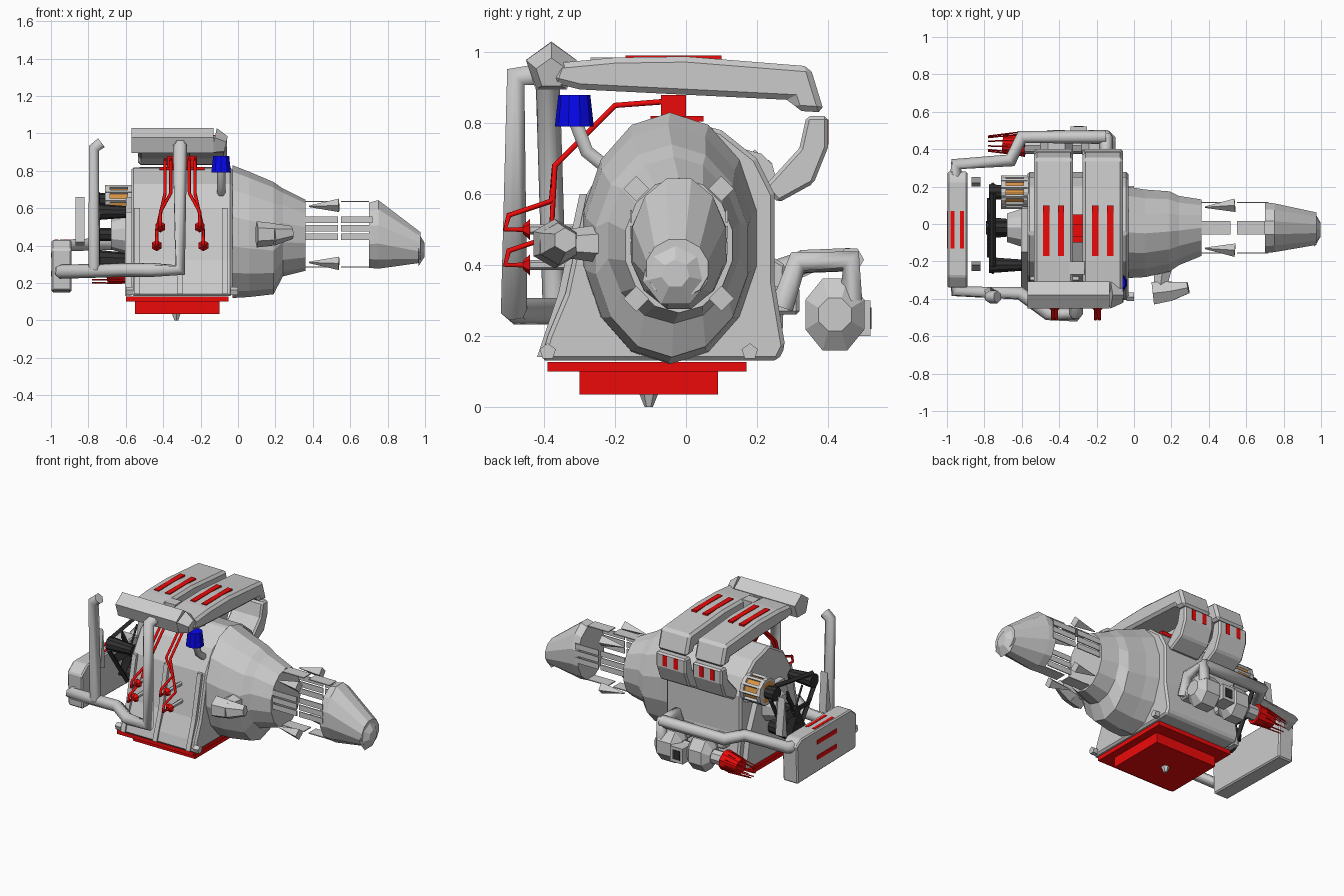
import bpy, bmesh, math
from mathutils import Vector, Matrix

if "Cube" in bpy.data.objects:
    bpy.data.objects.remove(bpy.data.objects["Cube"], do_unlink=True)


def material(name, rgb):
    mat = bpy.data.materials.new(name)
    mat.use_nodes = True
    mat.diffuse_color = (*rgb, 1)
    mat.node_tree.nodes["Principled BSDF"].inputs["Base Color"].default_value = (*rgb, 1)
    return mat


RED = material("red", (0.85, 0.003, 0.003))
BLUE = material("blue", (0.002, 0.002, 0.85))
BLACK = material("black", (0.03, 0.03, 0.03))
ORANGE = material("orange", (0.7, 0.3, 0.06))


def finish(name, bm, mat=None, bevel=0):
    bmesh.ops.recalc_face_normals(bm, faces=bm.faces)
    mesh = bpy.data.meshes.new(name)
    bm.to_mesh(mesh)
    bm.free()
    ob = bpy.data.objects.new(name, mesh)
    bpy.context.collection.objects.link(ob)
    if mat:
        mesh.materials.append(mat)
    if bevel:
        mod = ob.modifiers.new("bevel", "BEVEL")
        mod.width, mod.segments = bevel, 1


def box(name, lo, hi, mat=None, bevel=0):
    lo, hi = Vector(lo), Vector(hi)
    bm = bmesh.new()
    bmesh.ops.create_cube(bm, size=1, matrix=Matrix.Translation((lo + hi) / 2) @ Matrix.Diagonal((*(hi - lo), 1)))
    finish(name, bm, mat, bevel)


def rod(name, a, b, r1, r2=None, sides=8, mat=None):
    a, b = Vector(a), Vector(b)
    bm = bmesh.new()
    turn = (b - a).to_track_quat("Z", "Y").to_matrix().to_4x4()
    bmesh.ops.create_cone(bm, cap_ends=True, segments=sides, radius1=r1, radius2=r1 if r2 is None else r2,
                          depth=(b - a).length, matrix=Matrix.Translation((a + b) / 2) @ turn)
    finish(name, bm, mat)


def extrude_x(name, profile, x0, x1, bevel=0):
    """Push a (y, z) outline along x."""
    bm = bmesh.new()
    near, far = ([bm.verts.new((x, y, z)) for y, z in profile] for x in (x0, x1))
    bm.faces.new(near)
    bm.faces.new(far)
    for i in range(len(profile)):
        bm.faces.new((near[i - 1], near[i], far[i], far[i - 1]))
    finish(name, bm, None, bevel)


def loft_x(name, sections, sides=12):
    """Join elliptical sections given as x, y, z, half width, half height."""
    bm = bmesh.new()
    rings = []
    for x, y, z, ry, rz in sections:
        angles = [math.tau * (i + 0.5) / sides for i in range(sides)]
        rings.append([bm.verts.new((x, y + ry * math.cos(a), z + rz * math.sin(a))) for a in angles])
    for p, q in zip(rings, rings[1:]):
        for i in range(sides):
            bm.faces.new((p[i - 1], p[i], q[i], q[i - 1]))
    bm.faces.new(rings[0])
    bm.faces.new(rings[-1])
    finish(name, bm)


def tube(name, points, radius, mat=None, closed=False):
    curve = bpy.data.curves.new(name, "CURVE")
    curve.dimensions = "3D"
    curve.bevel_depth, curve.bevel_resolution, curve.use_fill_caps = radius, 1, True
    line = curve.splines.new("POLY")
    line.points.add(len(points) - 1)
    line.use_cyclic_u = closed
    for p, co in zip(line.points, points):
        p.co = (*co, 1)
    if mat:
        curve.materials.append(mat)
    bpy.context.collection.objects.link(bpy.data.objects.new(name, curve))


# Engine block with a domed upper half
extrude_x("engine_block", [(-0.41, 0.13), (-0.39, 0.2), (-0.34, 0.32), (-0.31, 0.46), (-0.28, 0.6),
                           (-0.2, 0.73), (-0.05, 0.82), (0.1, 0.78), (0.2, 0.7), (0.25, 0.6),
                           (0.25, 0.35), (0.28, 0.17), (0.26, 0.13)], -0.57, -0.03, 0.012)
extrude_x("timing_cover", [(-0.36, 0.13), (-0.25, 0.35), (-0.15, 0.58), (0.1, 0.58), (0.2, 0.35), (0.24, 0.13)],
          -0.605, -0.57)
for x in (-0.54, -0.31, -0.07):
    extrude_x("block_rib", [(-0.42, 0.14), (-0.36, 0.32), (-0.33, 0.46), (-0.3, 0.6), (-0.2, 0.6), (-0.2, 0.14)],
              x - 0.015, x + 0.015)
for y in (-0.39, 0.18):
    for x in (-0.58, -0.02):
        rod("base_bolt", (x - 0.02, y, 0.155), (x + 0.02, y, 0.155), 0.024, sides=5)

# Oil pan
box("oil_pan_flange", (-0.6, -0.39, 0.1), (-0.05, 0.17, 0.127), RED)
box("oil_pan", (-0.55, -0.3, 0.035), (-0.1, 0.09, 0.1), RED)
rod("drain_plug", (-0.33, -0.105, 0), (-0.33, -0.105, 0.04), 0.012, 0.028, 6)

# Bell housing, open gear cage and tail cone
loft_x("bell_housing", [(-0.03, -0.045, 0.475, 0.25, 0.355), (0.06, -0.05, 0.46, 0.24, 0.335),
                        (0.19, -0.04, 0.44, 0.22, 0.3), (0.24, -0.035, 0.47, 0.19, 0.235),
                        (0.36, -0.02, 0.455, 0.155, 0.19)], 14)
AXIS = Vector((0, -0.02, 0.46))
for x0, x1 in ((0.36, 0.515), (0.55, 0.7)):
    for s in (-1, 1):
        y, z = AXIS.y + s * 0.135, AXIS.z + s * 0.175
        for low in (0.43, 0.475, 0.52):
            box("cage_side_bar", (x0, y - 0.003, low), (x1 + 0.02, y + 0.003, low + 0.035))
        box("cage_cross_bar", (x0, AXIS.y - 0.037, z - 0.003), (x1, AXIS.y + 0.037, z + 0.003))
for sy in (-1, 1):
    for sz in (-1, 1):
        rod("cage_lug", (0.38, -0.02 + sy * 0.11, 0.46 + sz * 0.15), (0.54, -0.02 + sy * 0.12, 0.46 + sz * 0.155),
            0.004, 0.036, 4)
loft_x("tail_cone", [(0.7, -0.02, 0.455, 0.14, 0.18), (0.75, -0.02, 0.46, 0.135, 0.19),
                     (0.975, -0.025, 0.39, 0.09, 0.085)], 12)
rod("output_flange", (0.965, -0.03, 0.375), (0.997, -0.03, 0.375), 0.095, 0.04, 7)

# Starter motor beside the bell housing
rod("starter_body", (0.1, -0.37, 0.46), (0.19, -0.36, 0.46), 0.07, 0.06, 6)
rod("starter_nose", (0.19, -0.36, 0.46), (0.29, -0.34, 0.47), 0.06, 0.035, 6)
rod("starter_bracket", (0.14, -0.34, 0.46), (0.16, -0.2, 0.46), 0.04, 0.06, 6)

# Twin intake ducts, their rear boxes and trim stripes
for x0, x1 in ((-0.535, -0.325), (-0.275, -0.06)):
    extrude_x("intake_duct", [(-0.38, 0.915), (-0.36, 0.97), (-0.2, 0.985), (0, 0.988), (0.35, 0.96), (0.39, 0.83),
                              (0.31, 0.835), (0.3, 0.865), (0, 0.88), (-0.3, 0.895)], x0, x1, 0.016)
    extrude_x("intake_box", [(0.34, 0.82), (0.4, 0.82), (0.4, 0.73), (0.36, 0.63), (0.26, 0.575),
                             (0.22, 0.62), (0.32, 0.73)], x0, x1, 0.01)
    mid = (x0 + x1) / 2
    for dx in (-0.04, 0.04):
        box("duct_trim", (mid + dx - 0.017, -0.17, 0.97), (mid + dx + 0.017, 0.1, 0.991), RED)
        box("box_trim", (mid + dx - 0.015, 0.395, 0.74), (mid + dx + 0.015, 0.402, 0.81), RED)
box("duct_bridge", (-0.345, -0.27, 0.91), (-0.265, -0.2, 0.985))
rod("air_plenum", (-0.57, -0.38, 0.955), (-0.13, -0.38, 0.955), 0.075, sides=5)
rod("plenum_end", (-0.13, -0.38, 0.955), (-0.065, -0.38, 0.94), 0.075, 0.045, 5)

# Distributor and spark leads
box("distributor_base", (-0.42, -0.1, 0.805), (-0.18, 0.05, 0.82), RED)
box("distributor", (-0.38, -0.07, 0.82), (-0.22, 0, 0.88), RED)
for s in (-1, 1):
    for start, end, z in ((0.05, 0.105, 0.5), (0.08, 0.125, 0.4)):
        x, e = -0.31 + s * start, -0.31 + s * end
        tube("spark_lead", [(x, -0.07, 0.86), (x, -0.2, 0.85), (x, -0.37, 0.68), (e, -0.38, z + 0.08),
                            (e, -0.5, z + 0.04), (e, -0.51, z), (e, -0.44, z)], 0.009, RED)
        rod("spark_plug", (e, -0.25, z), (e, -0.44, z), 0.014, sides=6)
        rod("plug_cap", (e, -0.44, z), (e, -0.46, z), 0.03, 0.012, 6, RED)

# Oil filler
tube("filler_neck", [(-0.09, -0.23, 0.68), (-0.09, -0.28, 0.72), (-0.09, -0.31, 0.8)], 0.022)
rod("filler_cap", (-0.09, -0.315, 0.79), (-0.09, -0.315, 0.88), 0.055, 0.045, 10, BLUE)

# Hoses on both sides and the upright stack
tube("front_hose", [(-0.31, -0.38, 0.94), (-0.31, -0.48, 0.93), (-0.31, -0.485, 0.27), (-0.46, -0.48, 0.27),
                    (-0.61, -0.37, 0.27), (-0.95, -0.36, 0.26), (-0.95, -0.25, 0.26)], 0.038)
tube("rear_hose", [(-0.15, 0.465, 0.415), (-0.6, 0.465, 0.415), (-0.66, 0.34, 0.41),
                   (-0.95, 0.32, 0.4), (-0.95, 0.2, 0.36)], 0.037)
tube("hose_arch", [(-0.15, 0.27, 0.28), (-0.15, 0.315, 0.41), (-0.15, 0.465, 0.415), (-0.15, 0.465, 0.3)], 0.037)
tube("upright_stack", [(-0.73, -0.39, 0.95), (-0.77, -0.39, 0.92), (-0.77, -0.37, 0.27)], 0.034)

# Radiator tank
extrude_x("radiator", [(-0.33, 0.16), (0.27, 0.15), (0.28, 0.4), (0.23, 0.43), (-0.28, 0.43), (-0.34, 0.38)],
          -0.997, -0.89, 0.008)
for d in (-1, 1):
    box("radiator_top_trim", (-0.945 + d * 0.025 - 0.01, -0.13, 0.425), (-0.945 + d * 0.025 + 0.01, 0.07, 0.432), RED)
    box("radiator_side_trim", (-1, -0.13, 0.3 + d * 0.05 - 0.014), (-0.99, 0.07, 0.3 + d * 0.05 + 0.014), RED)
    extrude_x("shroud_bracket", [(d * 0.2, 0.4), (d * 0.25, 0.42), (d * 0.22, 0.66)], -0.87, -0.82)

# Cooling fan, pulleys and belt
FAN = Vector((-0.77, -0.02, 0.46))
rod("fan_shaft", (-0.55, FAN.y, FAN.z), (-0.79, FAN.y, FAN.z), 0.035, mat=BLACK)
rod("water_pump", (-0.56, FAN.y, FAN.z), (-0.68, FAN.y, FAN.z), 0.12, 0.08, 10)
for i in range(6):
    bm = bmesh.new()
    bmesh.ops.create_cube(bm, size=1, matrix=Matrix.Translation(FAN) @ Matrix.Rotation(math.tau * i / 6, 4, "X")
                          @ Matrix.Translation((0, 0.09, 0)) @ Matrix.Rotation(0.5, 4, "Y")
                          @ Matrix.Diagonal((0.01, 0.14, 0.05, 1)))
    finish("fan_blade", bm, BLACK)
ALT_Y, ALT_Z = 0.17, 0.64
PULLEYS = (("crank_pulley", FAN.y, 0.32, 0.06), ("alternator_pulley", ALT_Y, ALT_Z, 0.045),
           ("idler_pulley", -0.22, 0.58, 0.045))
for name, y, z, r in PULLEYS:
    rod(name, (-0.775, y, z), (-0.6, y, z), r, r * 0.7, 10, BLACK)
for i, (_, y, z, r) in enumerate(PULLEYS):
    # Each run of the belt leaves one pulley and reaches the next on the outer side
    _, y1, z1, r1 = PULLEYS[i - 1]
    side = Vector((z - z1, y1 - y)).normalized()
    side *= 1 if side.dot(Vector((y - FAN.y, z - 0.5)) + Vector((y1 - FAN.y, z1 - 0.5))) > 0 else -1
    rod("drive_belt", (-0.755, y + side.x * r, z + side.y * r), (-0.755, y1 + side.x * r1, z1 + side.y * r1),
        0.016, sides=4, mat=BLACK)

# Alternator with a slotted casing
rod("alternator_core", (-0.71, ALT_Y, ALT_Z), (-0.58, ALT_Y, ALT_Z), 0.07, sides=12, mat=ORANGE)
for x in (-0.71, -0.59):
    rod("alternator_ring", (x, ALT_Y, ALT_Z), (x + 0.025, ALT_Y, ALT_Z), 0.085, sides=12)
for i in range(10):
    y, z = ALT_Y + 0.078 * math.cos(math.tau * i / 10), ALT_Z + 0.078 * math.sin(math.tau * i / 10)
    rod("alternator_bar", (-0.71, y, z), (-0.57, y, z), 0.011, sides=4)
box("alternator_bracket", (-0.6, 0.08, 0.56), (-0.55, 0.22, 0.66))

# Turbocharger, outlet and red intake cone
for x0, x1 in ((-0.28, -0.1), (-0.5, -0.33)):
    loft_x("turbo_housing", [(x0, 0.42, 0.26, 0.05, 0.05), (x0 + 0.04, 0.42, 0.26, 0.09, 0.11),
                             (x1 - 0.04, 0.42, 0.26, 0.09, 0.11), (x1, 0.42, 0.26, 0.05, 0.05)], 8)
rod("turbo_shaft", (-0.62, 0.42, 0.26), (-0.15, 0.42, 0.26), 0.045)
box("turbo_outlet", (-0.34, 0.42, 0.2), (-0.25, 0.52, 0.3))
box("outlet_opening", (-0.32, 0.515, 0.22), (-0.27, 0.523, 0.28), BLACK)
for x in (-0.45, -0.19):
    box("turbo_flange", (x - 0.05, 0.22, 0.26), (x + 0.05, 0.32, 0.34), bevel=0.01)
rod("intake_cone", (-0.7, 0.43, 0.25), (-0.58, 0.42, 0.26), 0.05, 0.065, 10, RED)
for i in range(10):
    dy, dz = math.cos(math.tau * i / 10), math.sin(math.tau * i / 10)
    rod("intake_wire", (-0.78, 0.43 + 0.04 * dy, 0.24 + 0.04 * dz), (-0.62, 0.43 + 0.06 * dy, 0.255 + 0.06 * dz),
        0.004, sides=4, mat=RED)
